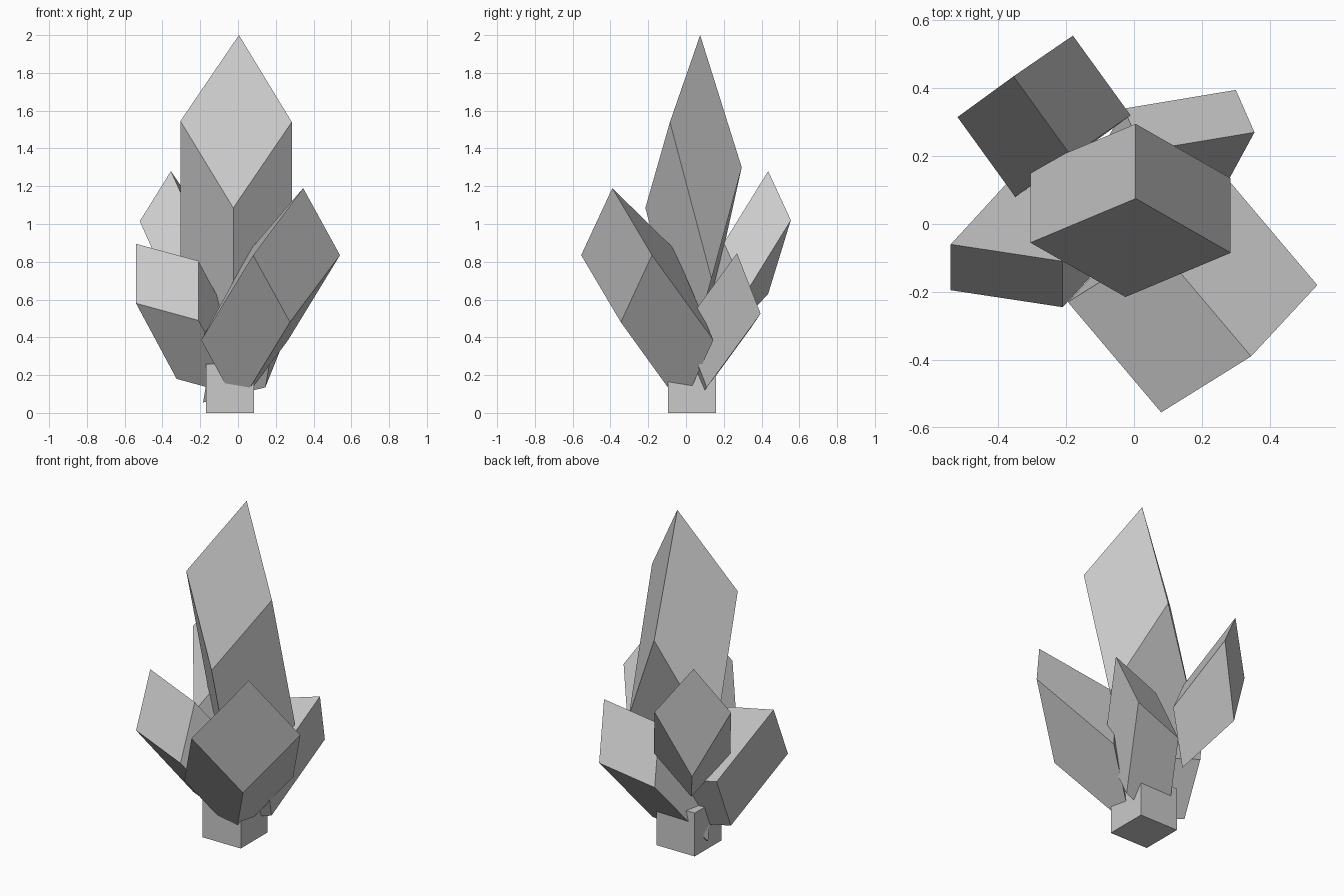
import bpy
import bmesh
from mathutils import Vector

if "Cube" in bpy.data.objects:
    bpy.data.objects.remove(bpy.data.objects["Cube"], do_unlink=True)

# One flat stone colour
stone = bpy.data.materials.new("pale_grey_stone")
stone.use_nodes = True
colour = (0.59, 0.59, 0.59, 1)
stone.diffuse_color = colour
stone.node_tree.nodes["Principled BSDF"].inputs["Base Color"].default_value = colour


def slanted_block(name, tip, side_a, side_b, length, bent=None, bend=0):
    """Skewed box grown from its tip along three edges; one corner may be bent in z."""
    tip, side_a, side_b, length = map(Vector, (tip, side_a, side_b, length))
    bm = bmesh.new()
    bmesh.ops.create_cube(bm, size=1)
    for v in bm.verts:
        u = tuple(round(k + 0.5) for k in v.co)
        v.co = tip + side_a * u[0] + side_b * u[1] + length * u[2]
        if u == bent:
            v.co.z += bend
    bmesh.ops.recalc_face_normals(bm, faces=bm.faces)
    mesh = bpy.data.meshes.new(name)
    bm.to_mesh(mesh)
    bm.free()
    mesh.materials.append(stone)
    obj = bpy.data.objects.new(name, mesh)
    bpy.context.scene.collection.objects.link(obj)
    return obj


# Square foot
slanted_block("base_block", (-0.17, -0.095, 0),
              (0.255, 0, 0), (0, 0.255, 0), (0, 0, 0.26))

# Tall central crystal
slanted_block("main_crystal", (0.005, 0.075, 2),
              (-0.31, -0.13, -0.455), (0.28, -0.16, -0.46),
              (0, 0.22, -0.83), bent=(0, 0, 1), bend=0.13)

# Wide crystal leaning to the front
slanted_block("front_crystal", (0.345, -0.39, 1.19),
              (0.195, 0.21, -0.355), (-0.265, -0.165, -0.355),
              (-0.275, 0.325, -0.45), bent=(0, 0, 1), bend=0.13)

# Crystal leaning to the right side
slanted_block("right_crystal", (-0.54, -0.06, 0.895),
              (0.33, -0.05, -0.09), (0, -0.135, -0.315),
              (0.215, 0.234, -0.4))

# Crystal leaning to the rear right
slanted_block("rear_right_crystal", (-0.355, 0.435, 1.28),
              (0.175, 0.12, -0.26), (-0.165, -0.12, -0.265),
              (0.17, -0.235, -0.38), bent=(1, 1, 0), bend=-0.125)

# Small crystal leaning to the rear left
slanted_block("rear_left_crystal", (0.355, 0.27, 0.845),
              (-0.33, -0.055, -0.08), (-0.055, 0.125, -0.32),
              (-0.155, -0.285, -0.39))
